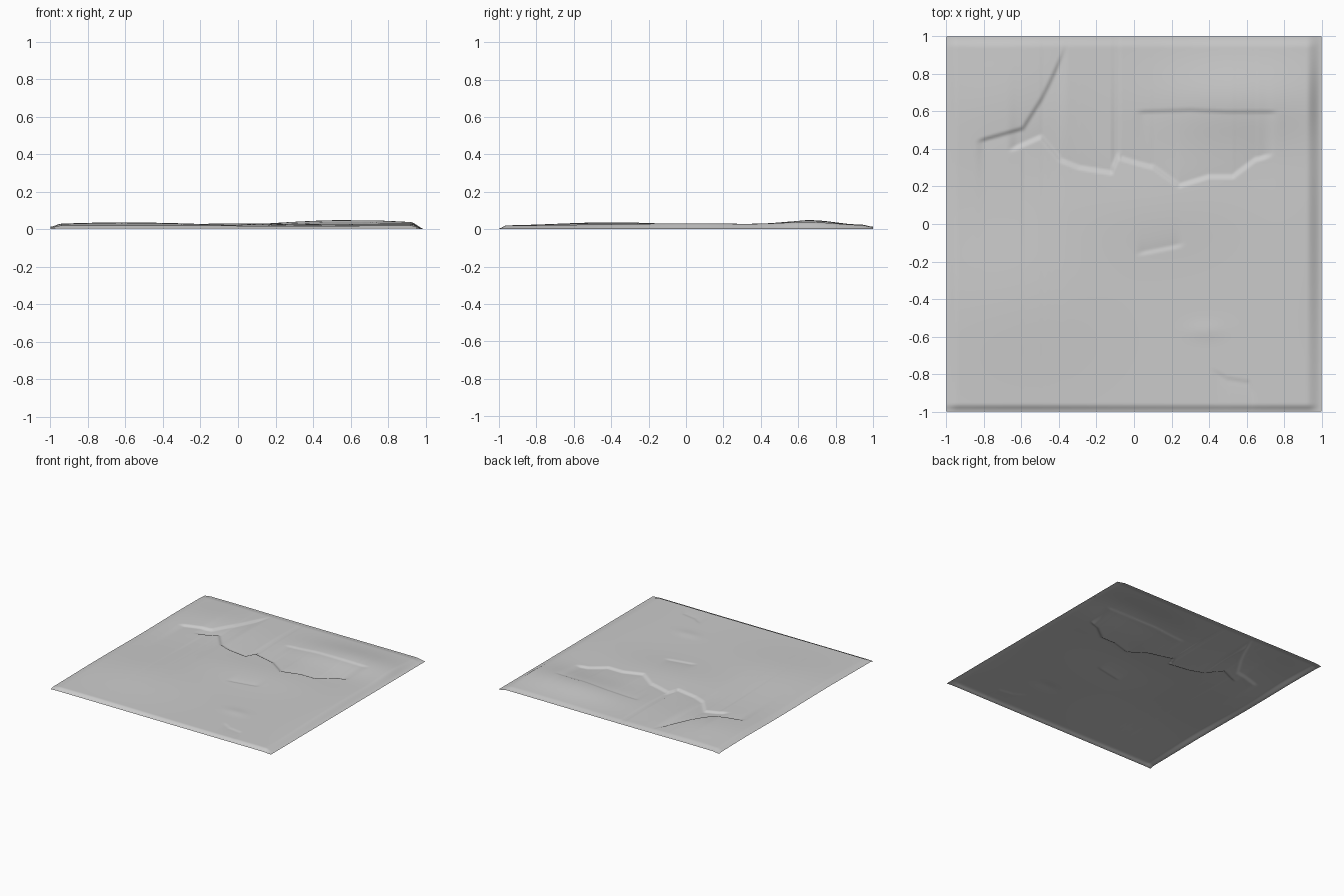
import bpy, bmesh
from math import exp

old = bpy.data.objects.get("Cube")
if old:
    bpy.data.objects.remove(old)

# Broad swells of the ground: centre x, centre y, radius x, radius y, height
HILLS = [
    (-0.6, -0.4, 0.5, 0.4, 0.019),
    (0.55, 0.66, 0.45, 0.2, 0.03),
    (-0.7, 0.65, 0.35, 0.3, 0.017),
    (0.9, 0.0, 0.3, 0.7, 0.012),
    (0.1, 0.1, 0.5, 0.25, 0.012),
    (0.38, -0.57, 0.1, 0.05, 0.004),
]

# Broken ledges: drop, side that drops (1 back, -1 front), reach of the hollow, path
LEDGES = [
    (0.014, 1, 0.13, [(-0.68, 0.37), (-0.5, 0.45), (-0.4, 0.33), (-0.3, 0.29),
                      (-0.12, 0.26), (-0.08, 0.34), (0.02, 0.31), (0.1, 0.29),
                      (0.24, 0.19), (0.4, 0.24), (0.53, 0.24), (0.65, 0.33), (0.75, 0.36)]),
    (0.007, -1, 0.1, [(0.0, 0.61), (0.3, 0.62), (0.5, 0.61), (0.78, 0.61)]),
    (0.013, -1, 0.15, [(-0.85, 0.45), (-0.6, 0.52), (-0.5, 0.68), (-0.46, 0.76), (-0.35, 1.0)]),
    (0.009, 1, 0.05, [(0.0, -0.18), (0.04, -0.17), (0.24, -0.13), (0.28, -0.12)]),
    (0.005, -1, 0.06, [(0.4, -0.75), (0.5, -0.81), (0.62, -0.83), (0.66, -0.9)]),
]


def ease(t):
    t = max(0.0, min(1.0, t))
    return t * t * (3 - 2 * t)


def ledge(x, y, drop, side, reach, path):
    for (xa, ya), (xb, yb) in zip(path, path[1:]):
        if xa <= x <= xb:
            slope = (yb - ya) / (xb - xa)
            d = side * (y - ya - slope * (x - xa)) / (1 + slope * slope) ** 0.5
            if d <= 0:
                return 0.0
            ends = ease((x - path[0][0]) / 0.06) * ease((path[-1][0] - x) / 0.06)
            return -drop * ends * ease(d / 0.025) * exp(-d / reach)
    return 0.0


def height(x, y):
    z = 0.018
    for cx, cy, rx, ry, h in HILLS:
        z += h * exp(-((x - cx) / rx) ** 2 - ((y - cy) / ry) ** 2)
    z += sum(ledge(x, y, *item) for item in LEDGES)
    # Rim of the sheet curls down, fully so on the right
    z *= ease((1 - x) / 0.08)
    z *= 0.5 + 0.5 * ease((x + 1) / 0.06)
    z *= 0.6 + 0.4 * ease((1 - y) / 0.06)
    z *= 0.2 + 0.8 * ease((y + 1) / 0.04)
    return max(z, 0.0)


# Open ground sheet
bm = bmesh.new()
bmesh.ops.create_grid(bm, x_segments=200, y_segments=200, size=1)
for v in bm.verts:
    v.co.z = height(v.co.x, v.co.y)
for f in bm.faces:
    f.smooth = True
mesh = bpy.data.meshes.new("ground_sheet")
bm.to_mesh(mesh)
bm.free()
ground = bpy.data.objects.new("ground_sheet", mesh)
bpy.context.collection.objects.link(ground)

# Plain grey
grey = bpy.data.materials.new("plain_grey")
grey.use_nodes = True
colour = (0.6, 0.6, 0.6, 1)
grey.diffuse_color = colour
grey.node_tree.nodes["Principled BSDF"].inputs["Base Color"].default_value = colour
mesh.materials.append(grey)
